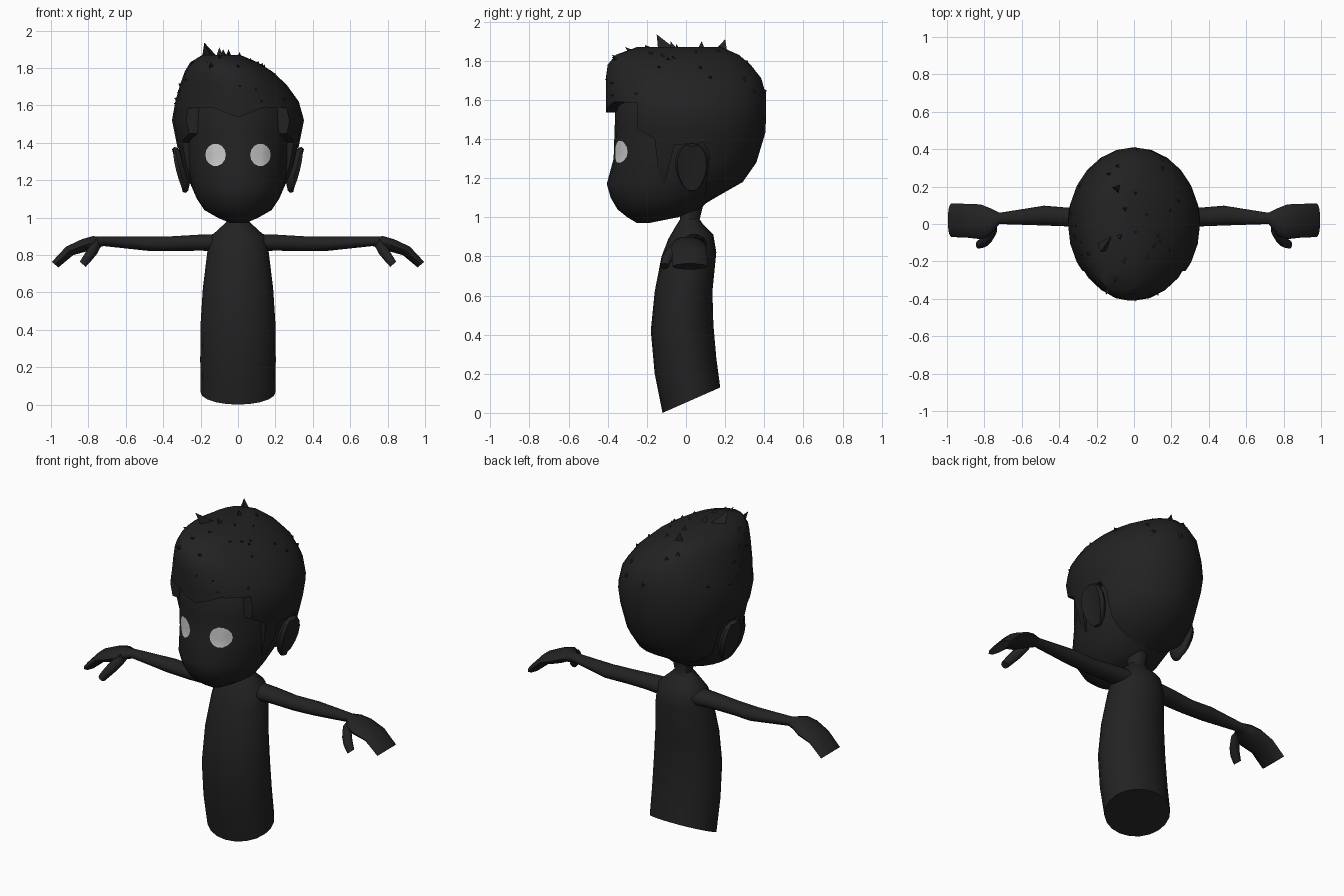
import bpy
import bmesh
import random
from math import sin, cos, pi, radians
from mathutils import Vector, Matrix
from mathutils.bvhtree import BVHTree

if "Cube" in bpy.data.objects:
    bpy.data.objects.remove(bpy.data.objects["Cube"], do_unlink=True)
random.seed(4)


def material(name, value):
    mat = bpy.data.materials.new(name)
    mat.use_nodes = True
    colour = (value, value, value, 1)
    mat.diffuse_color = colour
    mat.node_tree.nodes["Principled BSDF"].inputs["Base Color"].default_value = colour
    return mat


charcoal = material("charcoal", 0.016)
pale_grey = material("pale grey", 0.6)


def finish(bm, name, mat, angle=40):
    bmesh.ops.recalc_face_normals(bm, faces=bm.faces)
    mesh = bpy.data.meshes.new(name)
    bm.to_mesh(mesh)
    bm.free()
    obj = bpy.data.objects.new(name, mesh)
    bpy.context.collection.objects.link(obj)
    mesh.materials.append(mat)
    smooth(obj, angle)
    return obj


def select(obj):
    bpy.ops.object.select_all(action="DESELECT")
    obj.select_set(True)
    bpy.context.view_layer.objects.active = obj


def smooth(obj, angle):
    select(obj)
    bpy.ops.object.shade_smooth_by_angle(angle=radians(angle))


def ellipse(centre, u, v, sides):
    return [centre + u * cos(2 * pi * i / sides) + v * sin(2 * pi * i / sides)
            for i in range(sides)]


def loft(bm, sections):
    """Skin a row of equal sections and cap both ends."""
    rings = [[bm.verts.new(p) for p in section] for section in sections]
    for low, high in zip(rings, rings[1:]):
        for i in range(len(low)):
            j = (i + 1) % len(low)
            bm.faces.new((low[i], low[j], high[j], high[i]))
    bm.faces.new(rings[0])
    bm.faces.new(rings[-1])


def body_section(front_y, front_z, back_y, back_z, half_width, x=0, sides=20):
    front, back = Vector((x, front_y, front_z)), Vector((x, back_y, back_z))
    return ellipse((front + back) / 2, Vector((half_width, 0, 0)), (back - front) / 2, sides)


# Torso with slanted base and neck
bm = bmesh.new()
loft(bm, [body_section(*row) for row in (
    (-.12, 0, .175, .13, .2), (-.16, .2, .155, .28, .202),
    (-.18, .42, .14, .45, .2), (-.16, .62, .135, .62, .188),
    (-.125, .8, .155, .82, .165), (-.09, .89, .14, .91, .145),
    (-.055, .95, .09, .96, .085), (-.03, .99, .07, .99, .05),
    (-.04, 1.07, .09, 1.07, .06))])
finish(bm, "torso", charcoal, 50)

# Head
bm = bmesh.new()
loft(bm, [body_section(f, z, b, z, w, sides=24) for z, f, b, w in (
    (.97, -.25, -.19, .04), (1, -.3, -.04, .11), (1.04, -.35, .07, .18),
    (1.1, -.385, .13, .22), (1.17, -.405, .22, .25), (1.3, -.37, .3, .28),
    (1.45, -.365, .33, .295), (1.58, -.36, .34, .29), (1.7, -.3, .28, .2),
    (1.76, -.15, .15, .1))])
bmesh.ops.recalc_face_normals(bm, faces=bm.faces)
head_surface = BVHTree.FromBMesh(bm)
finish(bm, "head", charcoal, 60)

# Hair mass
bm = bmesh.new()
loft(bm, [body_section(f, z, b, z, w, x, 24) for z, f, b, w, x in (
    (1.07, -.2, .1, .15, 0), (1.1, -.24, .15, .2, 0), (1.18, -.32, .29, .27, 0),
    (1.28, -.36, .36, .305, 0), (1.43, -.4, .405, .335, 0), (1.52, -.41, .41, .353, 0),
    (1.62, -.41, .41, .33, -.005), (1.71, -.41, .385, .285, -.025),
    (1.78, -.4, .33, .235, -.05), (1.83, -.36, .27, .18, -.075),
    (1.87, -.25, .18, .1, -.09))])
hair = finish(bm, "hair", charcoal)

# Cutter that opens the face, sideburn and ear gap, with a dipped fringe
outline = ((-.6, 1.575), (-.25, 1.575), (-.25, 1.45), (-.16, 1.4), (-.14, 1.22),
           (-.11, 1.16), (-.06, 1.37), (.09, 1.38), (.12, 1.32), (.1, 1.14),
           (.1, .9), (-.6, .9))
bm = bmesh.new()
loft(bm, [[Vector((x, y, z + (dip if i < 2 else 0))) for i, (y, z) in enumerate(outline)]
          for x, dip in ((-.6, 0), (-.14, .015), (0, -.04), (.14, .015), (.6, 0))])
cutter = finish(bm, "hair_cutter", charcoal)
cutter.hide_render = True
cut = hair.modifiers.new("face_opening", "BOOLEAN")
cut.object = cutter
cut.operation = "DIFFERENCE"
select(hair)
bpy.ops.object.modifier_apply(modifier=cut.name)
bpy.data.objects.remove(cutter, do_unlink=True)
smooth(hair, 35)


# Hair tufts, each a narrow three-sided spike
def tuft(bm, tip, length, width):
    tip = Vector(tip)
    out = (tip - Vector((-.03, 0, 1.5))).normalized()
    base = tip - out * length + Vector((0, .03, 0))
    u = out.orthogonal().normalized() * width
    corners = ellipse(base, u, out.cross(u), 3)
    points = [bm.verts.new(p) for p in corners + [tip]]
    for a, b, c in ((0, 1, 3), (1, 2, 3), (2, 0, 3), (0, 2, 1)):
        bm.faces.new((points[a], points[b], points[c]))


bm = bmesh.new()
for tip in ((-.18, -.15, 1.935), (-.1, .2, 1.91), (-.29, -.1, 1.77), (-.23, -.2, 1.82),
            (-.08, -.08, 1.9), (.01, -.05, 1.885), (-.1, -.31, 1.87), (-.15, -.38, 1.83),
            (.07, .05, 1.855), (.14, -.1, 1.81), (0, -.38, 1.82), (-.05, .08, 1.9)):
    tuft(bm, tip, .12, .06)
surface = BVHTree.FromObject(hair, bpy.context.evaluated_depsgraph_get())
for i in range(26):
    turn, rise = random.uniform(0, 2 * pi), random.uniform(.25, 1.2)
    way = Vector((cos(turn) * cos(rise), sin(turn) * cos(rise), sin(rise)))
    centre = Vector((-.03, 0, 1.5))
    hit = surface.ray_cast(centre + way * 2, -way)[0]
    if hit:
        tuft(bm, hit + way * .012, .06, .05)
finish(bm, "hair_tufts", charcoal, 30)

for side, label in ((1, "left"), (-1, "right")):
    # Eye plate laid on the face
    bm = bmesh.new()
    rings = []
    for scale in (.3, .65, 1):
        flat = ellipse(Vector((side * .12, -1, 1.335)), Vector((.055 * scale, 0, 0)),
                       Vector((0, 0, .06 * scale)), 14)
        hits = [head_surface.ray_cast(p, Vector((0, 1, 0)))[0] for p in flat]
        rings.append([p + Vector((0, -.005, 0)) for p in hits])
    loft(bm, rings)
    bm.faces.ensure_lookup_table()
    bm.faces.remove(bm.faces[-1])
    eye = finish(bm, label + "_eye", pale_grey)
    if sum(p.normal.y for p in eye.data.polygons) > 0:
        eye.data.flip_normals()

    # Ear with a hollowed outer face
    bm = bmesh.new()
    bmesh.ops.create_uvsphere(bm, u_segments=12, v_segments=8, radius=1)
    for v in bm.verts:
        if v.co.x > .6:
            v.co.x = .25
        v.co.y *= 1 + .2 * v.co.z
    bm.transform(Matrix.Translation((.31, .03, 1.255))
                 @ Matrix.Rotation(radians(14), 4, "Y")
                 @ Matrix.Diagonal((.042, .085, .127, 1)))
    bm.transform(Matrix.Diagonal((side, 1, 1, 1)))
    finish(bm, label + "_ear", charcoal)

    # Arm with mitten hand, and thumb
    for part, rows in (
        ("arm", ((.08, .04, .865, .07, .05, 0), (.2, .04, .866, .06, .045, 0),
                 (.35, .037, .86, .05, .042, 0), (.48, .045, .86, .053, .04, 0),
                 (.72, .03, .873, .03, .027, 5), (.77, .01, .87, .075, .033, 15),
                 (.82, .012, .852, .093, .037, 25), (.9, .018, .822, .09, .031, 40),
                 (.978, .02, .748, .09, .024, 50))),
        ("thumb", ((.745, -.03, .865, .03, .025, 30), (.775, -.07, .825, .033, .03, 45),
                   (.8, -.095, .79, .03, .027, 50), (.83, -.11, .75, .022, .022, 50)))):
        bm = bmesh.new()
        loft(bm, [ellipse(Vector((side * x, y, z)), Vector((0, depth, 0)),
                          Vector((side * sin(radians(tilt)), 0, cos(radians(tilt)))) * thick, 10)
                  for x, y, z, depth, thick, tilt in rows])
        finish(bm, label + "_" + part, charcoal, 50)
